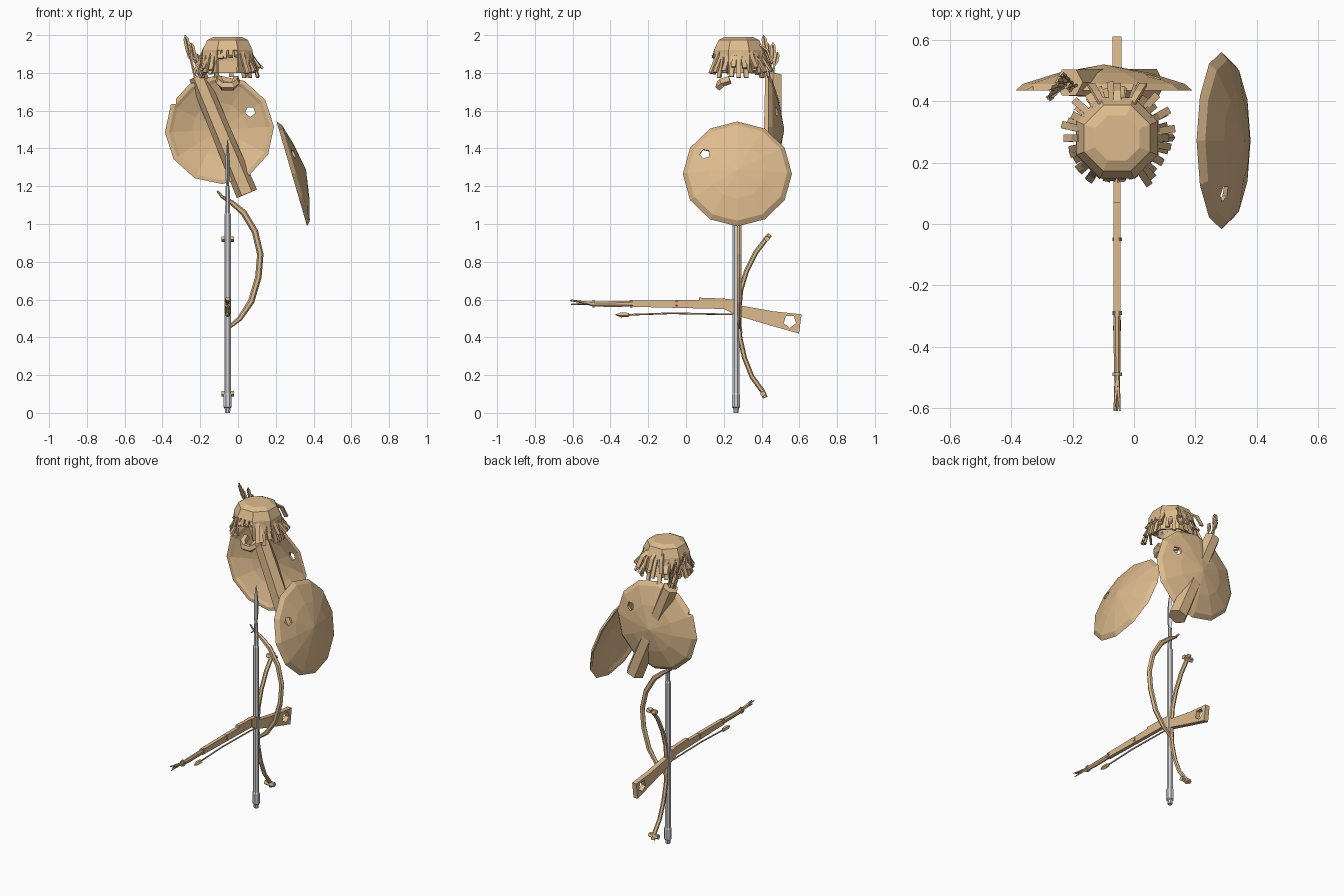
import bpy, bmesh, math, random
from mathutils import Vector

random.seed(4)
old = bpy.data.objects.get("Cube")
if old:
    bpy.data.objects.remove(old)


def material(name, rgb):
    m = bpy.data.materials.new(name)
    m.use_nodes = True
    m.diffuse_color = (*rgb, 1)
    m.node_tree.nodes["Principled BSDF"].inputs["Base Color"].default_value = (*rgb, 1)
    return m


TAN = material("tan", (0.73, 0.50, 0.27))
GREY = material("steel grey", (0.68, 0.68, 0.70))
X, Y, Z = Vector((1, 0, 0)), Vector((0, 1, 0)), Vector((0, 0, 1))
CX, CY = -0.055, 0.27


def finish(name, bm, mat):
    bmesh.ops.recalc_face_normals(bm, faces=bm.faces)
    mesh = bpy.data.meshes.new(name)
    bm.to_mesh(mesh)
    bm.free()
    mesh.materials.append(mat)
    ob = bpy.data.objects.new(name, mesh)
    bpy.context.collection.objects.link(ob)
    return ob


def sweep(name, path, sides=6, ref=Y, axis=None, wide=1, thick=1, mat=TAN, spin=0.5):
    """Rings along (x, y, z, radius) points; wide scales toward ref, thick across it."""
    bm = bmesh.new()
    pts = [Vector(p[:3]) for p in path]
    rings = []
    for i, p in enumerate(pts):
        t = axis or (pts[min(i + 1, len(pts) - 1)] - pts[max(i - 1, 0)])
        v = ref.cross(t).normalized()
        u = t.cross(v).normalized()
        ring = []
        for k in range(sides):
            a = math.tau * (k + spin) / sides
            ring.append(bm.verts.new(p + path[i][3] * (u * math.cos(a) * wide + v * math.sin(a) * thick)))
        rings.append(ring)
    for r, s in zip(rings, rings[1:]):
        for k in range(sides):
            j = (k + 1) % sides
            bm.faces.new((r[k], r[j], s[j], s[k]))
    bm.faces.new(rings[0])
    bm.faces.new(rings[-1])
    return finish(name, bm, mat)


def plate(name, outline, width):
    """Side outline in (y, z), extruded across x."""
    bm = bmesh.new()
    face = bm.faces.new([bm.verts.new((CX - width / 2, y, z)) for y, z in outline])
    new = bmesh.ops.extrude_face_region(bm, geom=[face])["geom"]
    bmesh.ops.translate(bm, vec=X * width, verts=[g for g in new if isinstance(g, bmesh.types.BMVert)])
    return finish(name, bm, TAN)


def cut(ob, at, direction, radius, sides=5, ref=Z):
    a, b = Vector(at) - direction * 0.12, Vector(at) + direction * 0.12
    cutter = sweep("hole_cutter", [(*a, radius), (*b, radius)], sides, ref)
    cutter.hide_render = True
    mod = ob.modifiers.new("hole", 'BOOLEAN')
    mod.operation, mod.solver, mod.object = 'DIFFERENCE', 'EXACT', cutter
    bpy.context.view_layer.objects.active = ob
    bpy.ops.object.modifier_apply(modifier=mod.name)
    bpy.data.objects.remove(cutter)


# Two dished round shields with a lip and a damage hole
def shield(name, centre, axis, ref, depth, spin):
    profile = [(depth, 0.002), (depth * 0.68, 0.15), (0.022, 0.264), (0, 0.289),
               (0, 0.268), (0.010, 0.25), (depth * 0.68 - 0.012, 0.145), (depth - 0.012, 0.002)]
    path = [(*(Vector(centre) + axis * d), r) for d, r in profile]
    return sweep(name, path, 12, ref, axis, spin=spin)


back_shield = shield("back_shield", (-0.098, 0.435, 1.5), Y, Z, 0.085, 0.1)
cut(back_shield, (0.065, 0.46, 1.595), Y, 0.028)
cut(back_shield, (-0.355, 0.45, 1.66), Y, 0.036, 4)
tilt = Vector((0.96, 0, 0.28))
side_shield = shield("side_shield", (0.285, 0.272, 1.265), tilt, Y, 0.078, 0)
cut(side_shield, (0.29, 0.10, 1.37), tilt, 0.028, ref=Y)

# Quiver and its arrows
sweep("quiver", [(-0.212, 0.462, 1.783, 0.049), (0.047, 0.455, 1.16, 0.058)], 6)
tips = [(-0.28, 0.41, 2.0), (-0.272, 0.435, 1.955), (-0.25, 0.46, 1.96), (-0.235, 0.485, 1.91), (-0.215, 0.44, 1.90)]
for i, tip in enumerate(tips):
    tip = Vector(tip)
    foot = Vector((-0.225 + 0.012 * i, 0.45 + 0.008 * (i % 3), 1.75))
    sweep("arrow_shaft", [(*foot, 0.005), (*tip, 0.005)], 4)
    for w, t in ((1, 0.15), (0.15, 1)):
        path = [(*foot.lerp(tip, f), r) for f, r in ((0.55, 0.004), (0.68, 0.014), (0.92, 0.014), (0.98, 0.004))]
        sweep("arrow_feather", path, 4, wide=w, thick=t, spin=0)

# Faceted cap, hollow and open over the face
cap_profile = [(1.985, 0.078), (1.97, 0.112), (1.92, 0.137), (1.86, 0.14), (1.80, 0.135)]
cap = sweep("cap", [(CX, 0.28, z, r) for z, r in cap_profile], 8, axis=-Z)
bm = bmesh.new()
bm.from_mesh(cap.data)
gap = []
for f in bm.faces:
    c = f.calc_center_median()
    if c.z < 1.81 or (c.z < 1.9 and c.y < 0.18):
        gap.append(f)
bmesh.ops.delete(bm, geom=gap, context='FACES')
bm.to_mesh(cap.data)
bm.free()
solid = cap.modifiers.new("thickness", 'SOLIDIFY')
solid.thickness = 0.012
solid.offset = 0

# Hanging strips around the cap, short over the face, in two layers
for layer, count in ((0, 26), (1, 19)):
    for i in range(count):
        a = math.tau * (i + 0.5 * layer) / count
        out = Vector((math.cos(a), math.sin(a), 0))
        front = out.y < -0.87
        top = 1.925 - 0.03 * layer + random.uniform(-0.01, 0.01)
        low = random.uniform(1.875, 1.89) if front else random.uniform(1.77, 1.82) + 0.02 * layer
        reach = (0.135 if front else random.uniform(0.15, 0.185)) + 0.006 * layer
        start = Vector((CX, 0.28, top)) + out * 0.124
        end = Vector((CX, 0.28, low)) + out * reach
        sweep("hanging_strip", [(*start, 0.016), (*end, 0.017)], 4, ref=out, wide=0.5)

# Strips over the crown's rear
for s in (-1, 0, 1):
    sweep("crown_strip", [(CX + 0.03 * s, 0.36, 1.965, 0.016), (CX + 0.07 * s, 0.43, 1.915, 0.018),
                          (CX + 0.085 * s, 0.455, 1.85, 0.018)], 4, ref=Y, wide=0.4)

# Jaw ring below the face
jaw = [(-0.045, 0.232, 1.765), (-0.042, 0.19, 1.75), (-0.025, 0.175, 1.73)]
jaw += [(-x, y, z) for x, y, z in reversed(jaw)]
sweep("jaw", [(CX + x, y, z, 0.021) for x, y, z in jaw], 5, ref=Z, wide=1.15)

# Spear: butt cap, shaft and leaf blade
shaft = [(0, 0.014), (0.025, 0.017), (0.03, 0.023), (0.095, 0.023), (0.105, 0.019),
         (1.05, 0.019), (1.06, 0.014), (1.2, 0.012)]
sweep("spear_shaft", [(CX, CY - 0.005, z, r) for z, r in shaft], 8, mat=GREY)
blade = [(1.19, 0.01), (1.24, 0.022), (1.33, 0.024), (1.40, 0.014), (1.45, 0.001)]
sweep("spear_blade", [(CX, CY - 0.005, z, r) for z, r in blade], 4, thick=0.5, mat=GREY, spin=0)


# Two bows, one bending sideways and one bending backward
def crossbar(name, at, axis, half, r):
    a, b = Vector(at) - axis * half, Vector(at) + axis * half
    sweep(name, [(*a, r), (*b, r)], 5, ref=Z)


side = [(-0.11, 1.175), (-0.085, 1.145), (-0.035, 1.115), (0.03, 1.06), (0.09, 0.96), (0.118, 0.84),
        (0.108, 0.72), (0.07, 0.59), (0.01, 0.5), (-0.05, 0.45), (-0.065, 0.42)]
radii = [0.005, 0.008, 0.013] + [0.017] * 5 + [0.014, 0.009, 0.005]
sweep("side_bow", [(x, CY + 0.012, z, r) for (x, z), r in zip(side, radii)], 6, wide=0.85)
for x, z in ((-0.08, 1.14), (CX, 0.427)):
    crossbar("side_bow_nock", (x, CY + 0.005, z), Y, 0.025, 0.004)

rear = [(0.445, 0.945), (0.42, 0.915), (0.37, 0.85), (0.32, 0.75), (0.29, 0.65), (0.278, 0.53),
        (0.285, 0.40), (0.31, 0.29), (0.35, 0.19), (0.405, 0.115), (0.42, 0.08)]
sweep("rear_bow", [(CX, y, z, 0.013) for y, z in rear], 6, ref=X)
for y, z in ((0.428, 0.922), (0.408, 0.102)):
    crossbar("rear_bow_nock", (CX, y, z), X, 0.033, 0.016)

# Long gun: stock with a hole, fore-end, barrel, bands and split muzzle
stock = plate("gun_stock", [(0.2, 0.605), (0.25, 0.6), (0.29, 0.568), (0.46, 0.538), (0.612, 0.522),
                            (0.598, 0.42), (0.45, 0.462), (0.27, 0.515), (0.2, 0.55)], 0.03)
cut(stock, (CX, 0.55, 0.485), X, 0.035)
plate("gun_fore_end", [(0.205, 0.605), (0.07, 0.61), (0.07, 0.597), (-0.3, 0.595),
                       (-0.3, 0.562), (0.205, 0.55)], 0.023)
barrel = [(-0.29, 0.578, 0.017), (-0.42, 0.576, 0.016), (-0.51, 0.578, 0.014)]
sweep("gun_barrel", [(CX, y, z, r) for y, z, r in barrel], 8, ref=Z, thick=0.75)
for y in (-0.05, -0.29, -0.49):
    sweep("gun_band", [(CX, y - 0.006, 0.578, 0.021), (CX, y + 0.006, 0.578, 0.021)], 8, ref=Z, thick=0.8)
for dx, dz in ((0.009, 0.012), (-0.009, 0.016), (0, -0.007)):
    sweep("muzzle_splinter", [(CX, -0.5, 0.58, 0.009), (CX + dx, -0.61, 0.582 + dz, 0.003)], 5, ref=Z)

# Slim pointed rod hanging under the gun
rod = [(-0.375, 0.52, 0.001), (-0.345, 0.52, 0.014), (-0.305, 0.52, 0.012), (-0.3, 0.52, 0.005),
       (-0.08, 0.528, 0.005), (0.25, 0.522, 0.005), (0.255, 0.522, 0.002)]
sweep("rod", [(CX, y, z, r) for y, z, r in rod], 5, ref=Z)
